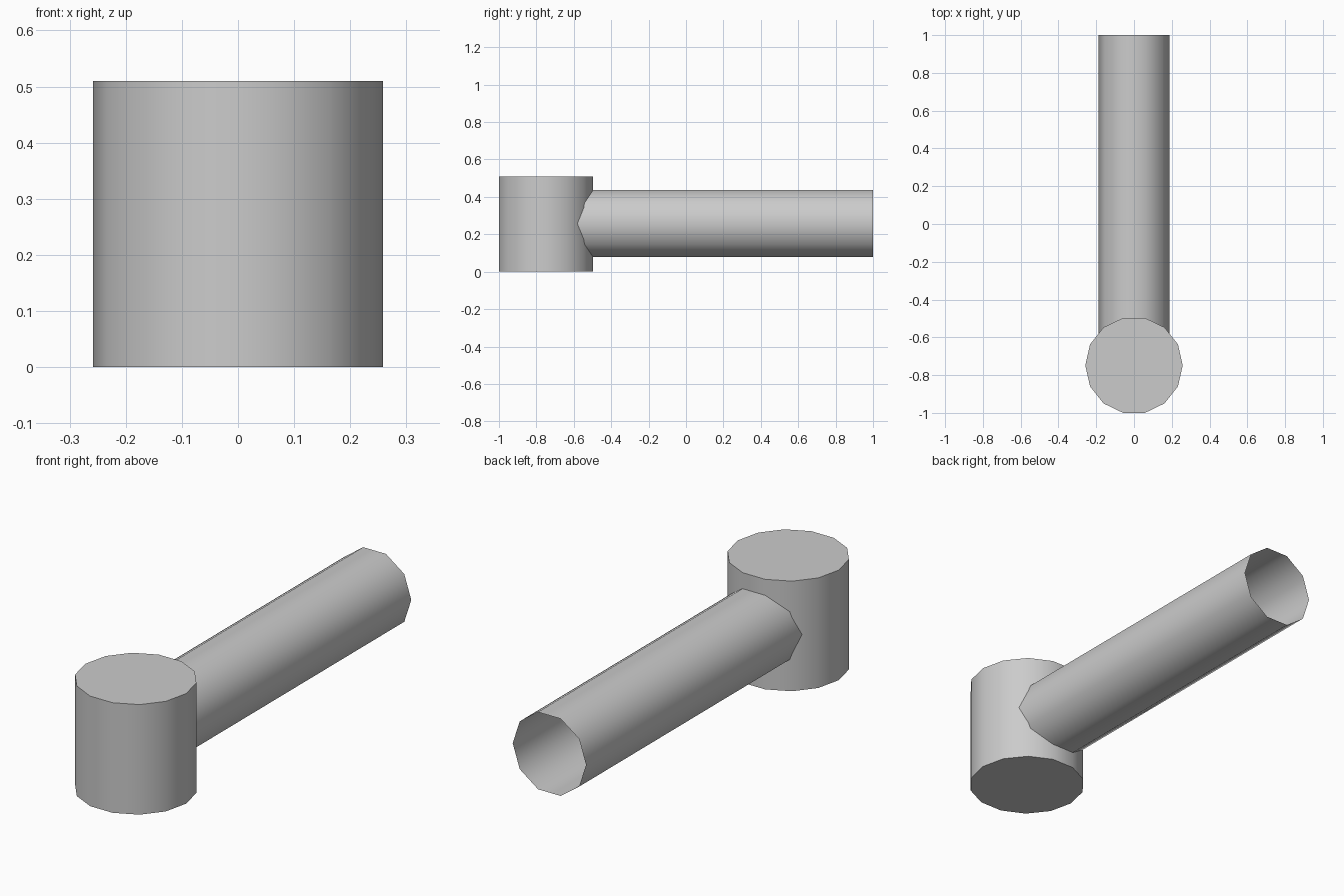
import bpy, math

if "Cube" in bpy.data.objects:
    bpy.data.objects.remove(bpy.data.objects["Cube"])

grey = bpy.data.materials.new("plain grey")
grey.diffuse_color = (0.6, 0.6, 0.6, 1)
grey.use_nodes = True
grey.node_tree.nodes["Principled BSDF"].inputs["Base Color"].default_value = grey.diffuse_color


def tube(name, sides, radius, length, centre, rotation, fill):
    bpy.ops.mesh.primitive_cylinder_add(vertices=sides, radius=radius, depth=length,
                                        end_fill_type=fill)
    ob = bpy.context.object
    ob.name = name
    # Put a corner on the +x axis before tilting the part into place
    for v in ob.data.vertices:
        x, y, z = v.co
        v.co = (y, -x, z)
    ob.rotation_euler = rotation
    ob.location = centre
    ob.data.materials.append(grey)
    bpy.ops.object.shade_smooth_by_angle(angle=math.radians(40))
    return ob


# Upright closed drum at the front
tube("drum_head", 14, 0.258, 0.51, (0, -0.7485, 0.255), (0, 0, 0), 'NGON')

# Open-ended thin pipe, starting just inside the drum
start, end = -0.6, 1.0
tube("handle_pipe", 10, 0.188, end - start, (0, (start + end) / 2, 0.257),
     (math.radians(90), 0, 0), 'NOTHING')
